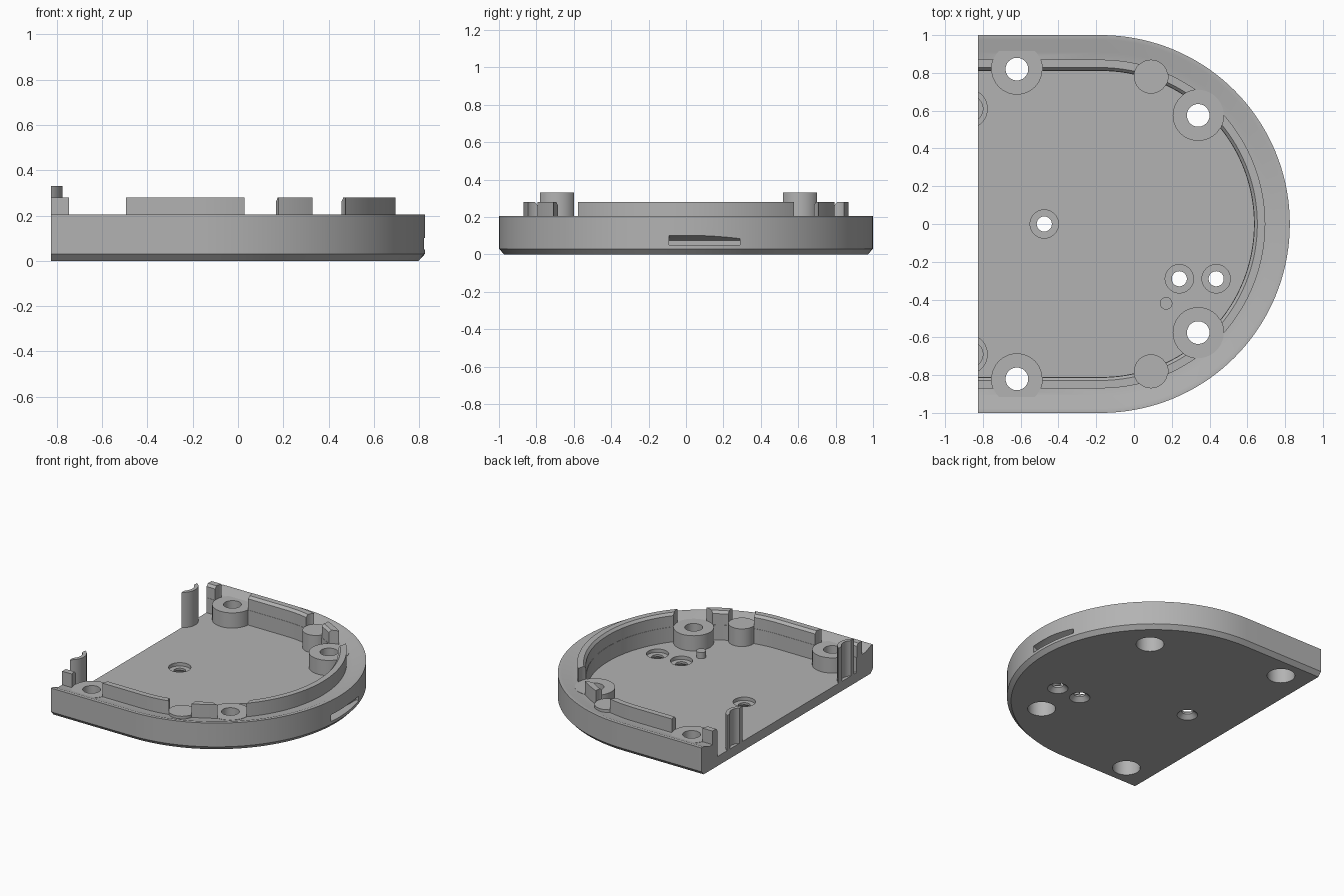
import bpy, bmesh, math
from mathutils import Matrix, Vector

cube = bpy.data.objects.get("Cube")
if cube:
    bpy.data.objects.remove(cube)

grey = bpy.data.materials.new("light_grey")
grey.use_nodes = True
grey.diffuse_color = (0.45, 0.45, 0.45, 1)
grey.node_tree.nodes["Principled BSDF"].inputs["Base Color"].default_value = (0.45, 0.45, 0.45, 1)

ARC_X = -0.175      # centre of the round end
FLAT_X = -0.825     # plane of the open flat end
FLOOR, LEDGE = 0.07, 0.18


def make(name, bm):
    bmesh.ops.recalc_face_normals(bm, faces=bm.faces)
    mesh = bpy.data.meshes.new(name)
    bm.to_mesh(mesh)
    bm.free()
    mesh.materials.append(grey)
    ob = bpy.data.objects.new(name, mesh)
    bpy.context.collection.objects.link(ob)
    return ob


def d_loop(bm, r, z, n=72):
    """D-shaped ring of vertices, running past the flat end."""
    pts = [(ARC_X + r * math.cos(a), r * math.sin(a))
           for a in (math.pi * (i / n - 0.5) for i in range(n + 1))]
    pts += [(-0.3 - r, r), (-0.3 - r, -r)]
    return [bm.verts.new((x, y, z)) for x, y in pts]


def d_sweep(name, profile, ring=False):
    """Skin D loops along an (offset, height) profile; ring closes it on itself."""
    bm = bmesh.new()
    loops = [d_loop(bm, r, z) for r, z in profile]
    pairs = list(zip(loops, loops[1:]))
    if ring:
        pairs.append((loops[-1], loops[0]))
    else:
        bm.faces.new(loops[0])
        bm.faces.new(loops[-1])
    for a, b in pairs:
        for i in range(len(a)):
            j = (i + 1) % len(a)
            bm.faces.new((a[i], a[j], b[j], b[i]))
    return make(name, bm)


def cylinder(name, x, y, r, z0, z1, r_top=None, n=40):
    bm = bmesh.new()
    bmesh.ops.create_cone(bm, cap_ends=True, segments=n, radius1=r,
                          radius2=r if r_top is None else r_top, depth=z1 - z0,
                          matrix=Matrix.Translation((x, y, (z0 + z1) / 2)))
    return make(name, bm)


def cut(ob, cutters):
    for c in cutters:
        mod = ob.modifiers.new("cut", 'BOOLEAN')
        mod.operation, mod.solver, mod.object = 'DIFFERENCE', 'EXACT', c
    bpy.context.view_layer.update()
    graph = bpy.context.evaluated_depsgraph_get()
    mesh = bpy.data.meshes.new_from_object(ob.evaluated_get(graph))
    ob.modifiers.clear()
    ob.data = mesh


# Cutter that opens the flat end
bm = bmesh.new()
bmesh.ops.create_cube(bm, size=1, matrix=Matrix.Translation((FLAT_X - 1, 0, 0)) @ Matrix.Diagonal((2, 4, 4, 1)))
end_cutter = make("end_cutter", bm)

# Cutter for the finger notch in the round end, ramped at the top
bm = bmesh.new()
face = bm.faces.new([bm.verts.new((x, -0.09, z)) for x, z in
                     ((0.76, 0.05), (0.76, 0.075), (0.82, 0.1), (0.9, 0.1), (0.9, 0.05))])
side = bmesh.ops.extrude_face_region(bm, geom=[face])
bmesh.ops.translate(bm, vec=Vector((0, 0.38, 0)),
                    verts=[v for v in side["geom"] if isinstance(v, bmesh.types.BMVert)])
notch_cutter = make("notch_cutter", bm)

bosses = [(x, s * y) for x, y in ((-0.62, 0.82), (0.34, 0.575)) for s in (-1, 1)]
columns = [(0.09, s * 0.78) for s in (-1, 1)]
small_holes = [(-0.475, 0), (0.24, -0.29), (0.435, -0.29)]

# Cutters for the screw holes and their recesses
screw_cutters = []
for x, y in bosses:
    screw_cutters += [cylinder("screw_cutter", x, y, 0.06, -0.1, 0.5),
                      cylinder("head_cutter", x, y, 0.095, -0.1, 0.11)]
small_cutters = []
for x, y in small_holes:
    small_cutters += [cylinder("small_cutter", x, y, 0.04, -0.1, 0.5),
                      cylinder("recess_cutter", x, y, 0.075, 0.045, 0.2),
                      cylinder("sink_cutter", x, y, 0.08, -0.01, 0.03, 0.04)]

parts = []

# Tray: chamfered base, outer wall, sloped rim, inner ledge and floor
tray = d_sweep("tray", [(0.972, 0), (1, 0.03), (1, 0.205), (0.975, 0.205),
                        (0.91, LEDGE), (0.81, LEDGE), (0.81, FLOOR)])
cut(tray, [end_cutter, notch_cutter] + screw_cutters + small_cutters)
parts.append(tray)

# Raised lip, interrupted at the bosses and columns
lip = d_sweep("locating_lip", [(0.87, 0.16), (0.87, 0.28), (0.828, 0.28),
                               (0.812, 0.262), (0.812, 0.16)], ring=True)
gaps = [cylinder("gap_cutter", x, y, 0.135, 0.1, 0.5) for x, y in bosses]
gaps += [cylinder("gap_cutter", x, y, 0.09, 0.1, 0.5) for x, y in columns]
cut(lip, [end_cutter] + gaps)
parts.append(lip)

# Screw bosses
for i, (x, y) in enumerate(bosses):
    boss = cylinder(f"screw_boss_{i + 1}", x, y, 0.135, 0.04, LEDGE + 0.002)
    cut(boss, screw_cutters[2 * i:2 * i + 2])
    parts.append(boss)

# Solid columns and the small locating pin
for i, (x, y) in enumerate(columns):
    parts.append(cylinder(f"column_{i + 1}", x, y, 0.09, 0.04, 0.2))
parts.append(cylinder("locating_pin", 0.17, -0.42, 0.033, 0.04, 0.115))

# Hollow end posts, sliced by the flat end
post_cutters = []
for i, y in enumerate((0.61, -0.69)):
    post = cylinder(f"end_post_{i + 1}", -0.88, y, 0.106, 0.04, 0.33)
    bore = cylinder("bore_cutter", -0.87, y, 0.07, FLOOR, 0.5)
    cut(post, [end_cutter, bore])
    parts.append(post)
    post_cutters.append(bore)

for c in [end_cutter, notch_cutter] + screw_cutters + small_cutters + gaps + post_cutters:
    bpy.data.objects.remove(c)

# Smooth the curved walls, keep edges crisp
bpy.ops.object.select_all(action='DESELECT')
for ob in parts:
    ob.select_set(True)
bpy.context.view_layer.objects.active = tray
bpy.ops.object.shade_smooth_by_angle(angle=math.radians(25))
